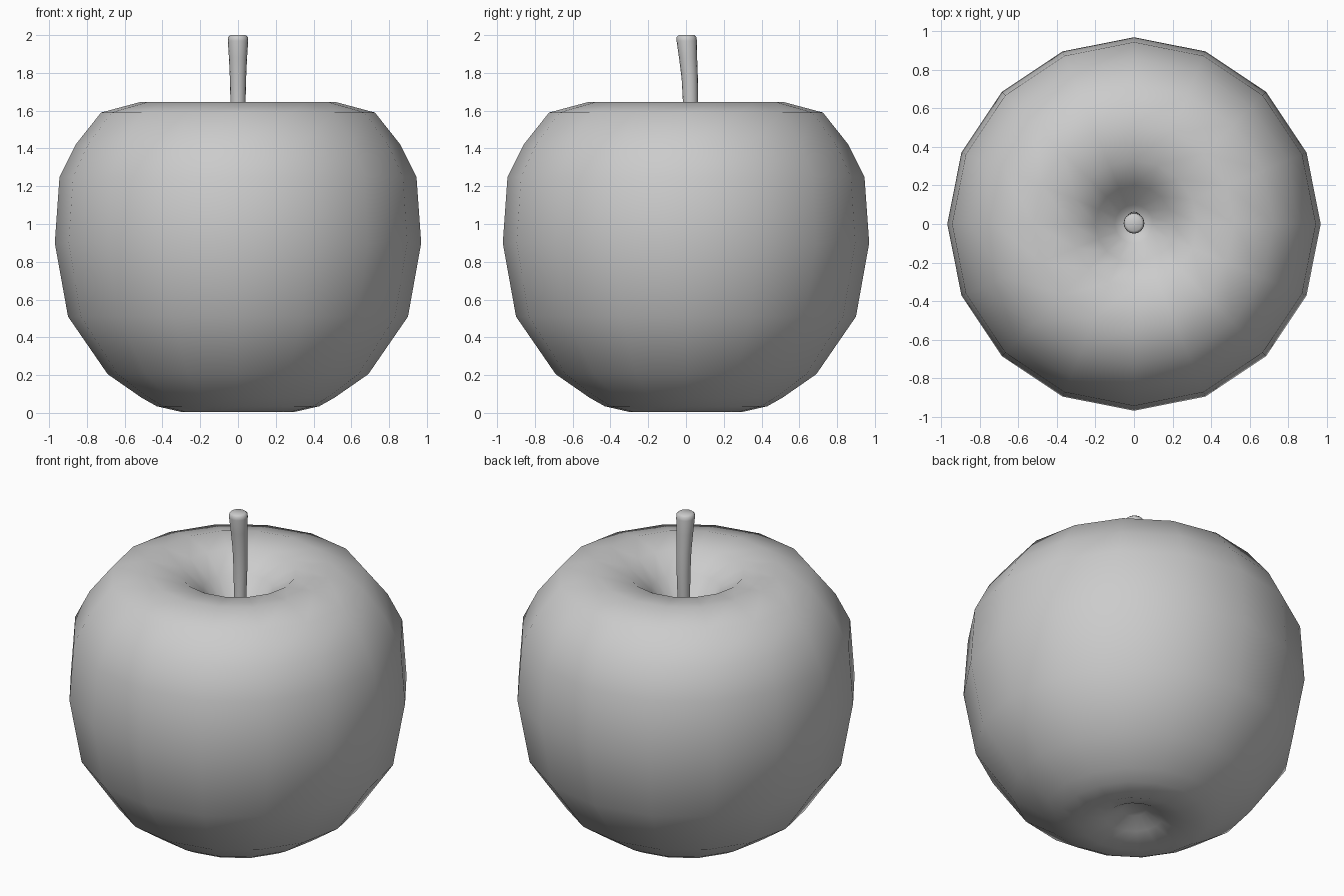
import bpy, bmesh
from math import cos, sin, pi

if "Cube" in bpy.data.objects:
    bpy.data.objects.remove(bpy.data.objects["Cube"])


def loft(name, sections, sides):
    """Stack circular sections (radius, z, y offset); radius 0 makes a pole."""
    bm = bmesh.new()
    rings = []
    for r, z, y in sections:
        if r == 0:
            rings.append([bm.verts.new((0, y, z))] * sides)
        else:
            rings.append([bm.verts.new((r * cos(2 * pi * i / sides),
                                        y + r * sin(2 * pi * i / sides), z))
                          for i in range(sides)])
    for a, b in zip(rings, rings[1:]):
        for i in range(sides):
            j = (i + 1) % sides
            corners = list(dict.fromkeys((a[i], a[j], b[j], b[i])))
            bm.faces.new(corners)
    bmesh.ops.recalc_face_normals(bm, faces=bm.faces)
    for f in bm.faces:
        f.smooth = True
    mesh = bpy.data.meshes.new(name)
    bm.to_mesh(mesh)
    bm.free()
    obj = bpy.data.objects.new(name, mesh)
    bpy.context.collection.objects.link(obj)
    return obj


# Apple body: from the bottom dimple, around the outside, into the stem hollow
body = [(0, 0.10), (0.07, 0.10), (0.16, 0.05), (0.30, 0.005), (0.43, 0.035),
        (0.51, 0.08), (0.69, 0.205), (0.90, 0.51), (0.97, 0.90), (0.945, 1.25),
        (0.86, 1.42), (0.725, 1.59), (0.52, 1.645), (0.33, 1.62),
        (0.20, 1.52), (0.10, 1.39), (0, 1.33)]
loft("apple_body", [(r, z, 0) for r, z in body], 16)

# Stem: gently bent, wider toward its rounded tip
stem = [(0, 1.30, 0.01), (0.034, 1.30, 0.01), (0.036, 1.48, 0.022),
        (0.040, 1.64, 0.024), (0.043, 1.77, 0.020), (0.048, 1.88, 0.011),
        (0.054, 1.97, 0.004), (0.052, 1.99, 0.003), (0.040, 2.0, 0.003),
        (0, 2.0, 0.003)]
loft("stem", stem, 16)
